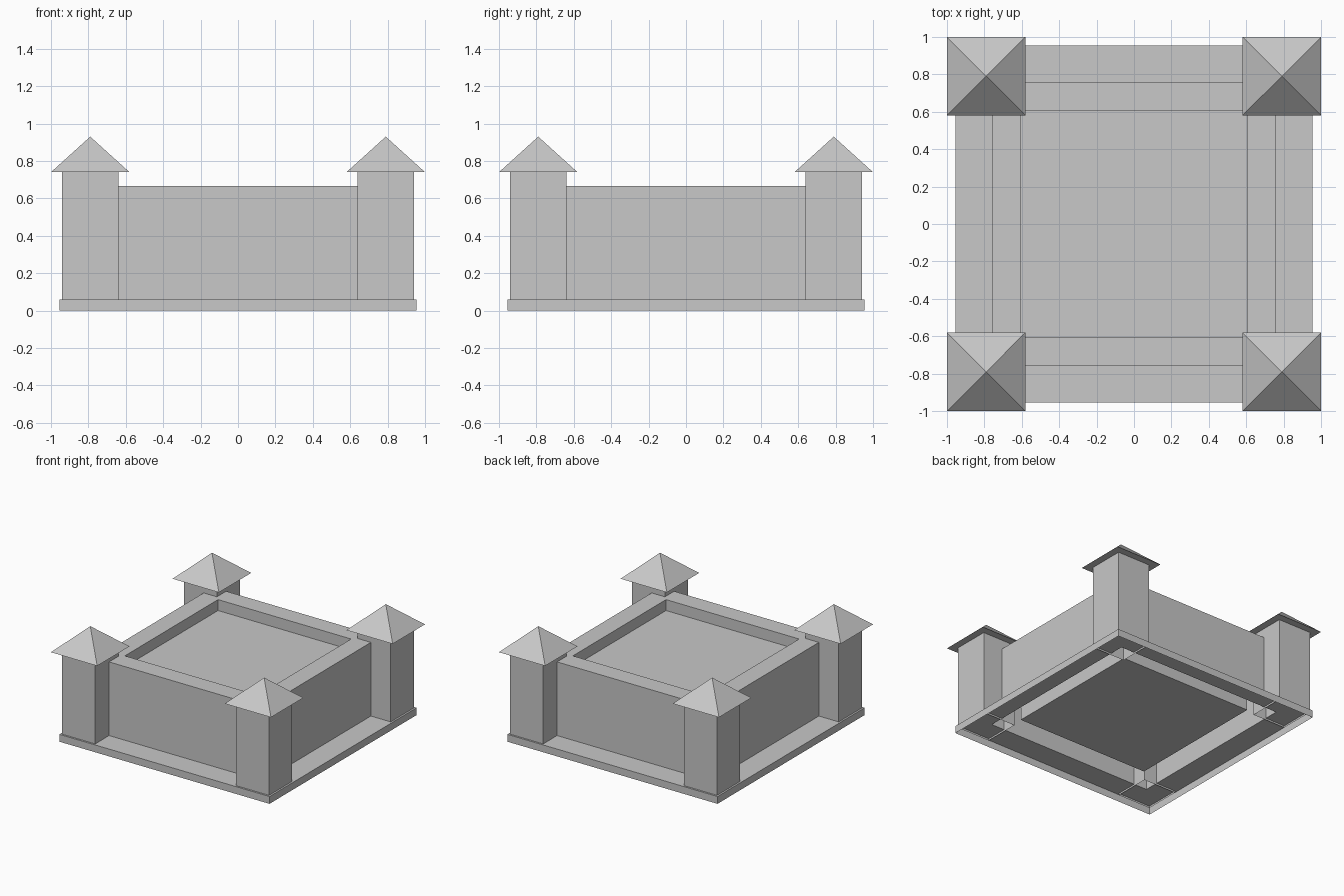
import bpy
import bmesh

cube = bpy.data.objects.get("Cube")
if cube:
    bpy.data.objects.remove(cube, do_unlink=True)

GREY = (0.58, 0.58, 0.58, 1.0)
stone = bpy.data.materials.new("grey_stone")
stone.use_nodes = True
stone.diffuse_color = GREY
stone.node_tree.nodes["Principled BSDF"].inputs["Base Color"].default_value = GREY


def square_loft(name, profile, centre=(0, 0), cap_bottom=False, cap_top=False):
    """Sweep (half width, height) points round a square; half width 0 makes an apex."""
    bm = bmesh.new()
    rings = []
    for half, z in profile:
        corners = [(-1, -1), (1, -1), (1, 1), (-1, 1)] if half else [(0, 0)]
        rings.append([bm.verts.new((sx * half, sy * half, z)) for sx, sy in corners])
    for low, high in zip(rings, rings[1:]):
        for i in range(4):
            j = (i + 1) % 4
            if len(high) == 1:
                bm.faces.new((low[i], low[j], high[0]))
            else:
                bm.faces.new((low[i], low[j], high[j], high[i]))
    if cap_bottom:
        bm.faces.new(rings[0][::-1])
    if cap_top:
        bm.faces.new(rings[-1])
    mesh = bpy.data.meshes.new(name)
    bm.to_mesh(mesh)
    bm.free()
    mesh.materials.append(stone)
    obj = bpy.data.objects.new(name, mesh)
    obj.location = (*centre, 0)
    bpy.context.collection.objects.link(obj)
    return obj


# Open-bottomed plinth with a square opening under the walls
square_loft("plinth", [(0.955, 0), (0.955, 0.06), (0.76, 0.06)])

# Hollow perimeter wall: outer face, flat top, inner parapet face
square_loft("perimeter_wall", [(0.76, 0.06), (0.76, 0.665), (0.605, 0.665), (0.605, 0.575)])

# Closed inner block that carries the sunken roof deck
square_loft("inner_block", [(0.605, 0.09), (0.605, 0.575)], cap_bottom=True, cap_top=True)

# Corner towers: open square tubes under overhanging pyramid roofs
TOWER = 0.79
for side, sx in (("left", 1), ("right", -1)):
    for end, sy in (("front", -1), ("back", 1)):
        centre = (sx * TOWER, sy * TOWER)
        square_loft(f"{end}_{side}_tower", [(0.15, 0.045), (0.15, 0.74)], centre)
        square_loft(f"{end}_{side}_tower_roof", [(0.21, 0.74), (0, 0.93)], centre, cap_bottom=True)
